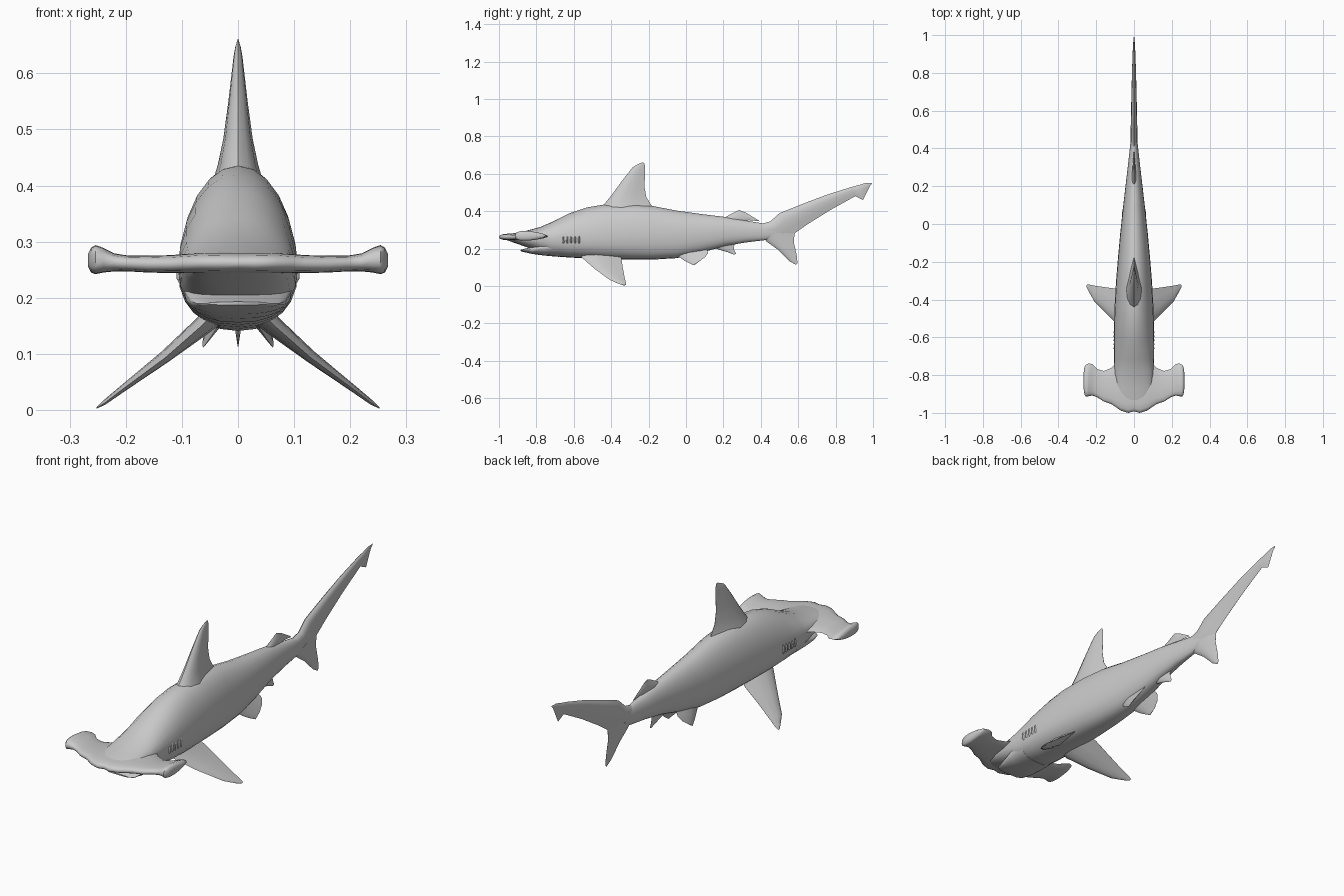
import bpy, bmesh, math
from mathutils import Vector


def loft(name, rings, angle=50, mirror=False):
    """Skin a list of equal-length closed rings and cap both ends."""
    bm = bmesh.new()
    vs = [[bm.verts.new(p) for p in r] for r in rings]
    n = len(vs[0])
    for a, b in zip(vs, vs[1:]):
        for i in range(n):
            j = (i + 1) % n
            bm.faces.new((a[i], a[j], b[j], b[i]))
    bm.faces.new(vs[0])
    bm.faces.new(vs[-1])
    bmesh.ops.recalc_face_normals(bm, faces=bm.faces)
    me = bpy.data.meshes.new(name)
    bm.to_mesh(me)
    bm.free()
    me.shade_smooth()
    me.set_sharp_from_angle(angle=math.radians(angle))
    ob = bpy.data.objects.new(name, me)
    bpy.context.collection.objects.link(ob)
    if mirror:
        ob.modifiers.new("Mirror", 'MIRROR')
    return ob


def oval(y, top, bot, mid, w, n=24):
    """Cross-section in xz: round back, flatter belly."""
    ring = []
    for i in range(n):
        c, s = math.cos(math.tau * i / n), math.sin(math.tau * i / n)
        e = 1.0 if s >= 0 else 0.82
        x = w * math.copysign(abs(c) ** e, c)
        z = mid + (top - mid) * s if s >= 0 else mid - (mid - bot) * abs(s) ** e
        ring.append(Vector((x, y, z)))
    return ring


FOIL = [(0, 0), (.06, .5), (.18, .85), (.38, 1), (.7, .55), (1, 0.03)]
FOIL_LOOP = FOIL + [(t, -h) for t, h in FOIL[:0:-1]]


def fin(name, stations, mirror=False):
    """Stations: leading point, trailing point, half thickness."""
    st = [(Vector(a), Vector(b), h) for a, b, h in stations]
    span = (st[-1][0] + st[-1][1]) - (st[0][0] + st[0][1])
    nrm = (st[0][1] - st[0][0]).cross(span).normalized()
    rings = [[a.lerp(b, t) + nrm * (h * k) for t, k in FOIL_LOOP] for a, b, h in st]
    return loft(name, rings, 50, mirror)


def upright_fin(name, stations):
    return fin(name, [((0, *a), (0, *b), h) for a, b, h in stations])


# body: y, top, bottom, widest height, half width
BODY = [(-.975, .270, .252, .262, .05), (-.93, .281, .235, .262, .085),
        (-.87, .291, .214, .262, .098), (-.78, .315, .183, .258, .104),
        (-.72, .341, .160, .254, .106), (-.62, .390, .152, .252, .107),
        (-.53, .420, .148, .252, .106), (-.44, .435, .145, .255, .103),
        (-.30, .438, .141, .262, .095), (-.18, .428, .141, .265, .085),
        (-.05, .403, .149, .268, .073), (.08, .385, .178, .277, .059),
        (.21, .369, .214, .288, .044), (.32, .350, .233, .290, .031),
        (.42, .333, .245, .290, .020), (.50, .345, .26, .30, .012)]
loft("body", [oval(*b) for b in BODY])

# lower jaw, leaving an open mouth slit under the head
JAW = [(-.885, .193, .187, .190, .055), (-.87, .197, .182, .190, .074),
       (-.82, .212, .171, .195, .086), (-.76, .23, .163, .21, .095),
       (-.68, .24, .156, .23, .098)]
loft("lower_jaw", [oval(*j) for j in JAW])

# hammer-shaped head: x, front, back, centre height, half thickness
HEAD = [(0, -.992, -.70, .262, .019), (.03, -1.0, -.70, .262, .019),
        (.07, -.988, -.70, .262, .018), (.095, -.970, -.735, .261, .017),
        (.12, -.953, -.762, .260, .016), (.16, -.940, -.778, .260, .015),
        (.195, -.917, -.768, .261, .014), (.22, -.908, -.742, .263, .016),
        (.24, -.912, -.738, .267, .022), (.254, -.914, -.745, .268, .026),
        (.262, -.903, -.755, .267, .022), (.267, -.87, -.79, .267, .012)]
SECTION = [(0, .0), (.015, .45), (.06, .75), (.16, .95), (.4, 1), (.7, .75), (.9, .4), (1, 0)]
SECTION += [(t, -h) for t, h in SECTION[-2:0:-1]]
SPAN = [(-h[0], *h[1:]) for h in HEAD[:0:-1]] + HEAD
loft("hammer_head", [[(x, f + (b - f) * t, z + k * h) for t, k in SECTION]
                     for x, f, b, z, h in SPAN], 60)

# fins on the centre line
upright_fin("dorsal_fin", [((-.47, .40), (-.15, .40), .047),
                           ((-.435, .44), (-.185, .432), .036),
                           ((-.395, .49), (-.212, .475), .026),
                           ((-.34, .565), (-.222, .53), .017),
                           ((-.285, .635), (-.218, .62), .008),
                           ((-.26, .650), (-.218, .64), .005),
                           ((-.232, .661), (-.224, .658), .001)])
upright_fin("rear_dorsal_fin", [((.17, .35), (.31, .33), .014),
                                ((.215, .371), (.335, .352), .011),
                                ((.25, .390), (.393, .346), .007),
                                ((.270, .400), (.385, .353), .005),
                                ((.285, .406), (.32, .392), .002)])
upright_fin("anal_fin", [((.12, .215), (.28, .245), .012),
                         ((.18, .193), (.255, .214), .008),
                         ((.225, .180), (.258, .192), .004),
                         ((.255, .168), (.268, .172), .001)])
upright_fin("tail_upper_lobe", [((.40, .332), (.44, .245), .018),
                                ((.45, .345), (.54, .245), .018),
                                ((.50, .390), (.585, .285), .017),
                                ((.61, .434), (.65, .330), .015),
                                ((.75, .487), (.77, .405), .012),
                                ((.88, .528), (.905, .480), .008),
                                ((.925, .540), (.947, .460), .006),
                                ((.96, .551), (.966, .500), .004),
                                ((.998, .552), (.985, .538), .001)])
upright_fin("tail_lower_lobe", [((.41, .26), (.58, .31), .016),
                                ((.43, .238), (.580, .275), .014),
                                ((.49, .195), (.576, .235), .010),
                                ((.555, .132), (.593, .16), .005),
                                ((.588, .113), (.596, .122), .001)])

# paired fins
fin("pectoral_fins", [((.03, -.58, .185), (.03, -.36, .175), .022),
                      ((.065, -.555, .150), (.065, -.345, .146), .017),
                      ((.13, -.490, .093), (.13, -.338, .098), .011),
                      ((.21, -.410, .034), (.205, -.327, .040), .006),
                      ((.238, -.360, .012), (.24, -.320, .014), .004),
                      ((.252, -.333, .003), (.252, -.322, .005), .001)], True)
fin("pelvic_fins", [((.025, -.06, .175), (.025, .11, .20), .012),
                    ((.040, -.02, .143), (.040, .118, .178), .009),
                    ((.050, .005, .128), (.052, .105, .157), .006),
                    ((.062, .040, .111), (.061, .075, .134), .002)], True)

# gill slits: thin raised flaps on each flank
for i in range(5):
    y = -.66 + i * .021
    fin(f"gill_slit_{i + 1}", [((.098, y + .004, .222), (.098, y + .010, .222), .004),
                               ((.103, y - .002, .235), (.103, y + .012, .235), .007),
                               ((.103, y - .002, .258), (.103, y + .012, .258), .007),
                               ((.100, y + .004, .272), (.100, y + .010, .272), .004)], True)
